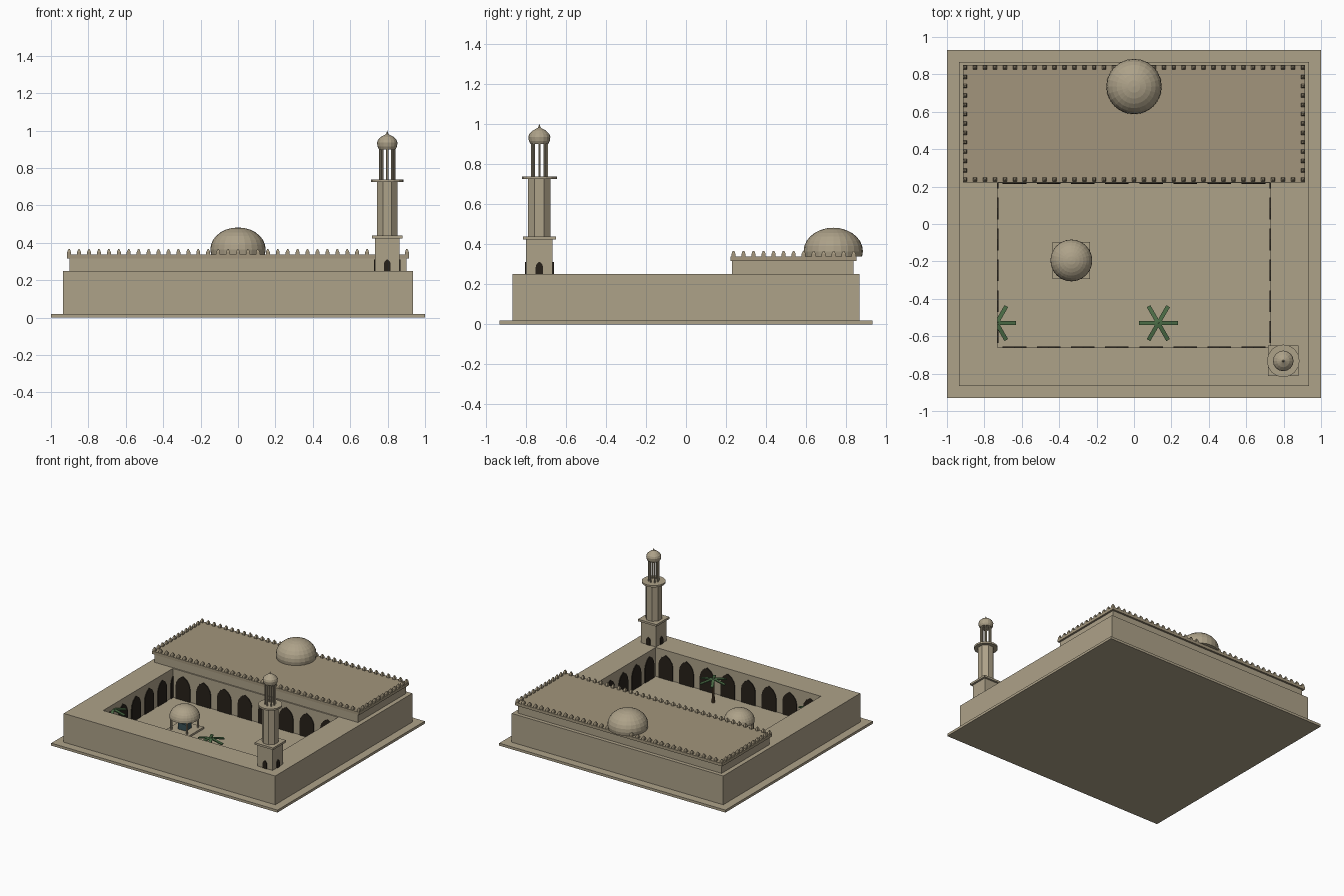
import bpy, bmesh, math
from mathutils import Matrix, Vector

if "Cube" in bpy.data.objects:
    bpy.data.objects.remove(bpy.data.objects["Cube"])


def material(name, rgb):
    m = bpy.data.materials.new(name)
    m.diffuse_color = (*rgb, 1)
    m.use_nodes = True
    m.node_tree.nodes["Principled BSDF"].inputs["Base Color"].default_value = m.diffuse_color
    return m


SAND = material("sandstone", (0.42, 0.36, 0.25))
ROOF = material("roof_stone", (0.36, 0.30, 0.20))
DARK = material("dark_opening", (0.02, 0.015, 0.01))
GREEN = material("palm_green", (0.07, 0.15, 0.06))
TRUNK = material("palm_trunk", (0.13, 0.08, 0.04))
WATER = material("basin_teal", (0.04, 0.08, 0.09))


def finish(name, bm, mat):
    bmesh.ops.recalc_face_normals(bm, faces=bm.faces)
    me = bpy.data.meshes.new(name)
    bm.to_mesh(me)
    bm.free()
    me.materials.append(mat)
    ob = bpy.data.objects.new(name, me)
    bpy.context.collection.objects.link(ob)
    return ob


def add_box(bm, x0, x1, y0, y1, z0, z1):
    m = Matrix.Translation(((x0 + x1) / 2, (y0 + y1) / 2, (z0 + z1) / 2))
    bmesh.ops.create_cube(bm, size=1, matrix=m @ Matrix.Diagonal((x1 - x0, y1 - y0, z1 - z0, 1)))


def box(name, *dims, mat=SAND):
    bm = bmesh.new()
    add_box(bm, *dims)
    return finish(name, bm, mat)


def add_lathe(bm, profile, x, y, sides, turn=0.0):
    """Revolve (radius, z) points; radius 0 at the end makes a tip."""
    rings = []
    for r, z in profile:
        n = 1 if r == 0 else sides
        rings.append([bm.verts.new((x + r * math.cos(turn + math.tau * i / sides),
                                    y + r * math.sin(turn + math.tau * i / sides), z)) for i in range(n)])
    for a, b in zip(rings, rings[1:]):
        for i in range(sides):
            j = (i + 1) % sides
            if len(b) == 1:
                bm.faces.new((a[i], a[j], b[0]))
            else:
                bm.faces.new((a[i], a[j], b[j], b[i]))
    bm.faces.new(rings[0][::-1])
    if len(rings[-1]) > 1:
        bm.faces.new(rings[-1])


def lathe(name, profile, x, y, sides, turn=0.0, mat=SAND):
    bm = bmesh.new()
    add_lathe(bm, profile, x, y, sides, turn)
    return finish(name, bm, mat)


def dome(name, x, y, r, z0, z_mid, z_top, sides=24, rings=8):
    start = math.asin((z0 - z_mid) / (z_top - z_mid))
    pts = []
    for i in range(rings):
        a = start + (math.pi / 2 - start) * i / rings
        pts.append((r * math.cos(a), z_mid + (z_top - z_mid) * math.sin(a)))
    return lathe(name, pts + [(0, z_top)], x, y, sides)


def add_arch(bm, x, y, z, angle, w, h, t=0.012):
    """Pointed arch panel; angle 0 faces -y, half its thickness stands proud."""
    half = [(w, 0), (w, .58 * h), (.88 * w, .74 * h), (.55 * w, .89 * h)]
    outline = half + [(0, h)] + [(-a, b) for a, b in reversed(half)]
    m = Matrix.Translation((x, y, z)) @ Matrix.Rotation(angle, 4, 'Z')
    front = [bm.verts.new(m @ Vector((a, -t / 2, b))) for a, b in outline]
    back = [bm.verts.new(m @ Vector((a, t / 2, b))) for a, b in outline]
    bm.faces.new(front)
    bm.faces.new(back[::-1])
    for i in range(len(front)):
        j = (i + 1) % len(front)
        bm.faces.new((front[i], front[j], back[j], back[i]))


# Ground slab and the surrounding wall ring
box("ground_slab", -1, 1, -.93, .93, 0, .02)
bm = bmesh.new()
loops = []
for hx, hy, z in ((.935, .865, .015), (.935, .865, .25), (.73, .66, .25), (.73, .66, .015)):
    loops.append([bm.verts.new((sx * hx, sy * hy, z)) for sx, sy in ((-1, -1), (1, -1), (1, 1), (-1, 1))])
for k in range(4):
    a, b = loops[k], loops[(k + 1) % 4]
    for i in range(4):
        bm.faces.new((a[i], a[(i + 1) % 4], b[(i + 1) % 4], b[i]))
finish("arcade_ring", bm, SAND)

# Arched openings around the courtyard
bm = bmesh.new()
for i in range(8):
    x = -.73 + 1.46 / 8 * (i + .5)
    add_arch(bm, x, -.66, .01, math.pi, .063, .2)
    add_arch(bm, x, .22, .01, 0, .063, .2)
    y = -.66 + 1.32 / 8 * (i + .5)
    if y < .3:
        add_arch(bm, -.73, y, .01, math.pi / 2, .058, .2)
        add_arch(bm, .73, y, .01, -math.pi / 2, .058, .2)
finish("courtyard_arches", bm, DARK)

# Prayer hall: lower front, raised storey, cornice
box("hall_front", -.73, .73, .22, .66, .015, .25)
box("hall_storey", -.9, .9, .23, .835, .25, .32)
box("hall_cornice", -.915, .915, .223, .85, .315, .338, mat=ROOF)

# Merlons along the cornice edge
spots = set()
for i in range(35):
    x = -.903 + 1.806 * i / 34
    spots |= {(x, .237), (x, .837)}
for i in range(1, 12):
    y = .237 + .05 * i
    spots |= {(-.903, y), (.903, y)}
bm = bmesh.new()
for x, y in sorted(spots):
    add_lathe(bm, [(.015, .337), (.015, .35), (.005, .366)], x, y, 4, math.pi / 4)
finish("merlons", bm, ROOF)

# Main dome
dome("main_dome", 0, .735, .148, .338, .365, .482)

# Courtyard kiosk with basin
KX, KY = -.335, -.195
box("kiosk_pad", KX - .1, KX + .1, KY - .1, KY + .1, .015, .035)
bm = bmesh.new()
for sx in (-1, 1):
    for sy in (-1, 1):
        add_lathe(bm, [(.008, .03), (.008, .135)], KX + sx * .07, KY + sy * .07, 8)
finish("kiosk_columns", bm, SAND)
dome("kiosk_dome", KX, KY, .112, .125, .13, .222)
box("kiosk_basin", KX - .035, KX + .035, KY - .035, KY + .035, .03, .085, mat=WATER)


# Palms: thin trunk with six drooping flat leaves
def palm(name, x, y):
    lathe(name + "_trunk", [(.012, .015), (.008, .205)], x, y, 8, mat=TRUNK)
    leaves = bmesh.new()
    for k in range(6):
        m = (Matrix.Translation((x, y, .21)) @ Matrix.Rotation(k * math.pi / 3, 4, 'Z')
             @ Matrix.Rotation(math.radians(12), 4, 'Y') @ Matrix.Translation((.053, 0, 0)))
        bmesh.ops.create_cube(leaves, size=1, matrix=m @ Matrix.Diagonal((.106, .022, .008, 1)))
    finish(name + "_leaves", leaves, GREEN)


palm("palm_middle", .13, -.53)
palm("palm_side", -.735, -.53)

# Minaret: square base, octagonal shaft, balcony, open lantern, bulb cap
MX, MY = .798, -.732
box("minaret_base", MX - .066, MX + .066, MY - .066, MY + .066, .24, .425)
box("minaret_base_cap", MX - .082, MX + .082, MY - .082, MY + .082, .423, .439)
bm = bmesh.new()
for k in range(4):
    a = k * math.pi / 2
    add_arch(bm, MX + .066 * math.sin(a), MY - .066 * math.cos(a), .25, a, .018, .062)
finish("minaret_base_arches", bm, DARK)
lathe("minaret_shaft", [(.06, .435), (.06, .728)], MX, MY, 8, math.pi / 8)
lathe("minaret_balcony", [(.087, .724), (.087, .738)], MX, MY, 16)
bm = bmesh.new()
for k in range(8):
    a = k * math.pi / 4
    add_lathe(bm, [(.006, .735), (.006, .905)], MX + .037 * math.cos(a), MY + .037 * math.sin(a), 6)
finish("lantern_columns", bm, SAND)
lathe("minaret_cap", [(.044, .9), (.052, .915), (.055, .935), (.05, .95), (.034, .966),
                      (.014, .977), (.006, .982), (0, 1.0)], MX, MY, 16)
